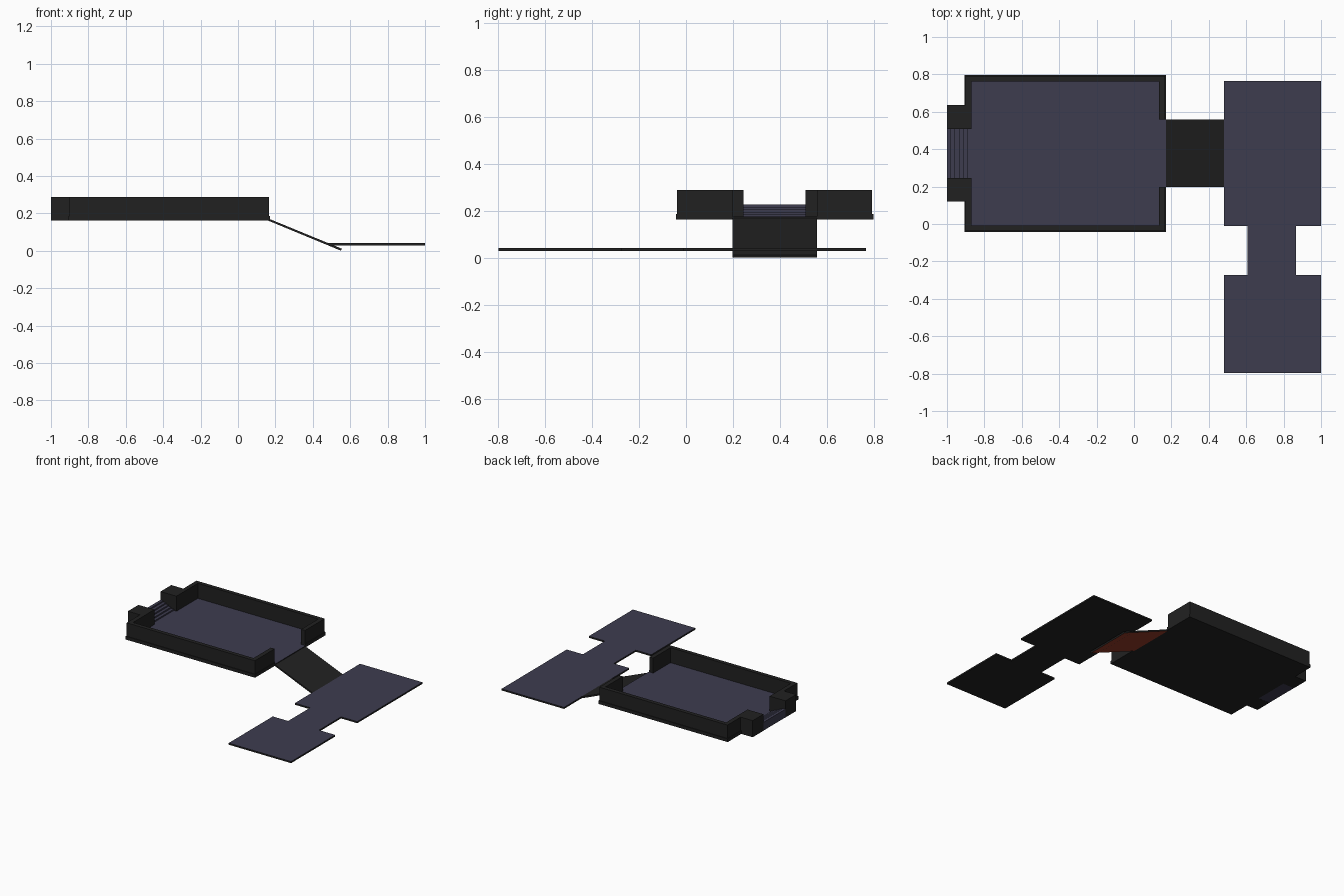
import bpy, bmesh

if "Cube" in bpy.data.objects:
    bpy.data.objects.remove(bpy.data.objects["Cube"])


def material(name, rgb):
    m = bpy.data.materials.new(name)
    m.diffuse_color = (*rgb, 1)
    m.use_nodes = True
    m.node_tree.nodes["Principled BSDF"].inputs["Base Color"].default_value = m.diffuse_color
    return m


DARK = material("charcoal", (0.0155, 0.0155, 0.0155))
FLOOR = material("slate_purple", (0.047, 0.045, 0.078))
RED = material("rust_red", (0.28, 0.04, 0.02))


def prism(name, points, lo, hi, axis, mats, rule=None):
    """Extrude a 2D outline along z (axis 2, points are x,y) or y (axis 1, points are x,z)."""
    bm = bmesh.new()
    def at(p, h):
        return (p[0], p[1], h) if axis == 2 else (p[0], h, p[1])
    a = [bm.verts.new(at(p, lo)) for p in points]
    b = [bm.verts.new(at(p, hi)) for p in points]
    bm.faces.new(a)
    bm.faces.new(b)
    n = len(points)
    for i in range(n):
        bm.faces.new((a[i], a[(i + 1) % n], b[(i + 1) % n], b[i]))
    bmesh.ops.recalc_face_normals(bm, faces=bm.faces)
    if rule:
        for f in bm.faces:
            f.material_index = rule(f.normal)
    me = bpy.data.meshes.new(name)
    bm.to_mesh(me)
    bm.free()
    for m in mats:
        me.materials.append(m)
    ob = bpy.data.objects.new(name, me)
    bpy.context.collection.objects.link(ob)
    return ob


def box(name, x0, x1, y0, y1, z0, z1, mats, rule=None):
    return prism(name, [(x0, y0), (x1, y0), (x1, y1), (x0, y1)], z0, z1, 2, mats, rule)


def top_only(n):
    return 1 if n.z > 0.9 else 0


# Raised hall dimensions
X0, X1, Y0, Y1 = -0.905, 0.172, -0.043, 0.797
IX0, IX1, IY0, IY1 = -0.868, 0.135, -0.008, 0.762
ZB, ZF, ZL, ZT = 0.162, 0.174, 0.186, 0.287
L0, L1 = 0.245, 0.508      # stair opening
R0, R1 = 0.197, 0.558      # ramp opening

# Floor slab
box("hall_floor", X0, X1, Y0, Y1, ZB, ZF, [DARK, FLOOR], top_only)

# Walls: two C-shaped halves, each with a slightly wider skirting below
for part, e, z0, z1 in (("skirting", 0, ZF, ZL), ("wall", 0.005, ZL, ZT)):
    prism("front_" + part, [(X0 + e, L0), (X0 + e, Y0 + e), (X1 - e, Y0 + e), (X1 - e, R0),
                            (IX1, R0), (IX1, IY0), (IX0, IY0), (IX0, L0)], z0, z1, 2, [DARK])
    prism("back_" + part, [(X0 + e, L1), (X0 + e, Y1 - e), (X1 - e, Y1 - e), (X1 - e, R1),
                           (IX1, R1), (IX1, IY1), (IX0, IY1), (IX0, L1)], z0, z1, 2, [DARK])

# Blocks flanking the stairs
for name, y0, y1 in (("front_stair_block", 0.12, L0), ("back_stair_block", L1, 0.635)):
    box(name, -1.0, X0 + 0.005, y0, y1, ZB, ZT, [DARK])

# Stairs climbing outwards
profile = [(-1.0, ZB + 0.001), (-0.89, ZB + 0.001)]
for i in range(5):
    x, z = -0.89 - 0.022 * i, ZF + 0.0102 * (i + 1)
    profile += [(x, z), (x - 0.022, z)]
prism("stairs", profile, L0, L1, 1, [FLOOR])

# Ramp, rust red underneath
prism("ramp", [(0.168, 0.170), (0.555, 0.011), (0.551, 0.0), (0.164, 0.160)],
      R0, R1, 1, [DARK, RED], lambda n: 1 if n.z < -0.8 else 0)

# Lower H-shaped platform
prism("lower_platform", [(0.48, -0.797), (1.0, -0.797), (1.0, -0.272), (0.865, -0.272),
                         (0.865, -0.01), (1.0, -0.01), (1.0, 0.765), (0.48, 0.765),
                         (0.48, -0.01), (0.608, -0.01), (0.608, -0.272), (0.48, -0.272)],
      0.029, 0.041, 2, [DARK, FLOOR], top_only)
